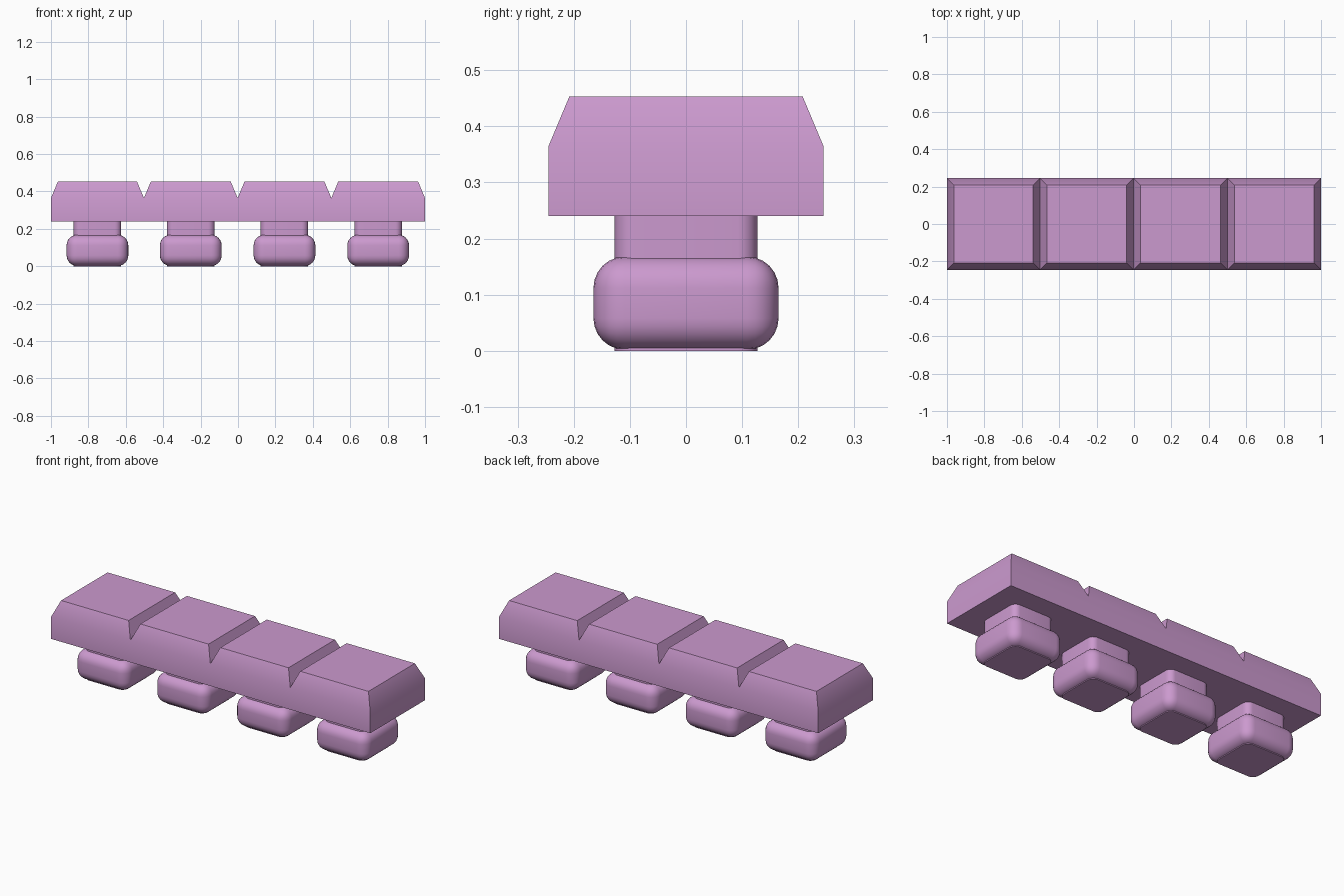
import bpy, bmesh
from mathutils import Matrix, Vector

if "Cube" in bpy.data.objects:
    bpy.data.objects.remove(bpy.data.objects["Cube"])

mauve = bpy.data.materials.new("mauve_pink")
mauve.diffuse_color = (0.60, 0.32, 0.62, 1)
mauve.use_nodes = True
mauve.node_tree.nodes["Principled BSDF"].inputs["Base Color"].default_value = mauve.diffuse_color


def finish(name, bm):
    bmesh.ops.recalc_face_normals(bm, faces=bm.faces)
    mesh = bpy.data.meshes.new(name)
    bm.to_mesh(mesh)
    bm.free()
    mesh.materials.append(mauve)
    obj = bpy.data.objects.new(name, mesh)
    bpy.context.collection.objects.link(obj)
    bpy.ops.object.select_all(action='DESELECT')
    obj.select_set(True)
    bpy.context.view_layer.objects.active = obj
    bpy.ops.object.shade_smooth_by_angle()
    return obj


def rounded_box(name, x, half, z0, z1, radius, only_upright):
    bm = bmesh.new()
    size = Matrix.Diagonal((2 * half, 2 * half, z1 - z0, 1))
    bmesh.ops.create_cube(bm, size=1, matrix=Matrix.Translation((x, 0, (z0 + z1) / 2)) @ size)
    edges = [e for e in bm.edges
             if not only_upright or abs(e.verts[0].co.z - e.verts[1].co.z) > 0.01]
    bmesh.ops.bevel(bm, geom=edges, offset=radius, segments=6, profile=0.5, affect='EDGES')
    return finish(name, bm)


# Bar: a row of tiles with chamfered tops, meeting in V grooves
bounds = [-1, -0.503, -0.002, 0.499, 1]
bm = bmesh.new()
for i in range(4):
    xa, xb = bounds[i], bounds[i + 1]
    rings = []
    for z, inset in ((0.24, 0), (0.365, 0), (0.453, 0.037)):
        x0, x1, y = xa + inset, xb - inset, 0.245 - inset
        rings.append([bm.verts.new(Vector(c)) for c in
                      ((x0, -y, z), (x1, -y, z), (x1, y, z), (x0, y, z))])
    bm.faces.new(rings[0][::-1])
    bm.faces.new(rings[2])
    for level in range(2):
        for k in range(4):
            # No walls between neighbouring tiles below the grooves
            if level == 0 and ((k == 1 and i < 3) or (k == 3 and i > 0)):
                continue
            n = (k + 1) % 4
            bm.faces.new((rings[level][k], rings[level][n],
                          rings[level + 1][n], rings[level + 1][k]))
bmesh.ops.remove_doubles(bm, verts=bm.verts, dist=0.0005)
finish("tiled_bar", bm)

# Studs: a square neck passing through a soft cushion foot
for i in range(4):
    x = (bounds[i] + bounds[i + 1]) / 2
    rounded_box(f"neck_{i + 1}", x, 0.127, 0, 0.245, 0.035, True)
    rounded_box(f"foot_{i + 1}", x, 0.165, 0.002, 0.168, 0.056, False)
